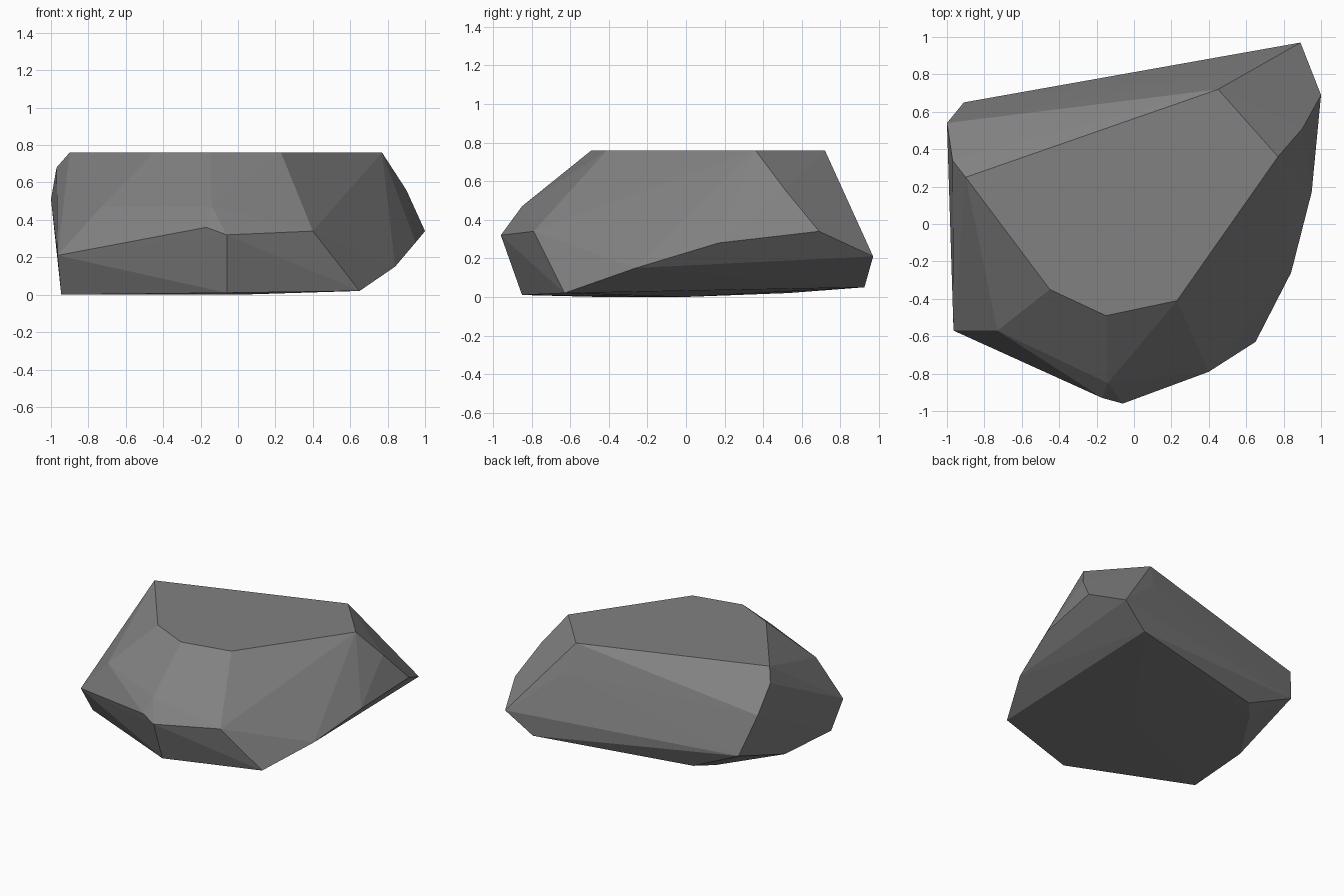
import bpy, bmesh, math

if "Cube" in bpy.data.objects:
    bpy.data.objects.remove(bpy.data.objects["Cube"])

# One flat stone grey
stone = bpy.data.materials.new("stone grey")
stone.diffuse_color = (0.22, 0.22, 0.22, 1.0)
stone.use_nodes = True
stone.node_tree.nodes["Principled BSDF"].inputs["Base Color"].default_value = stone.diffuse_color

# Flat top outline, all at one height
TOP_Z = 0.76
top = [(-0.90, 0.25), (0.45, 0.72), (0.77, 0.36),
       (0.23, -0.41), (-0.15, -0.49), (-0.45, -0.35)]

# Shoulder and waist corners, back then right then front then left
sides = [(0.49, 0.80, 0.55), (0.89, 0.97, 0.21), (0.90, 0.51, 0.56),
         (1.00, 0.69, 0.34), (0.95, 0.17, 0.28), (0.84, -0.26, 0.15),
         (0.40, -0.79, 0.34), (-0.06, -0.96, 0.32), (-0.17, -0.93, 0.36),
         (-0.14, -0.85, 0.47), (-0.73, -0.57, 0.47), (-0.965, -0.57, 0.21),
         (-0.97, 0.34, 0.68), (-1.00, 0.54, 0.51), (-0.91, 0.65, 0.21)]

# Gently tilted underside
base = [(0.65, -0.63, 0.02), (-0.06, -0.85, 0.01), (-0.945, -0.45, 0.0),
        (-0.915, 0.08, 0.01), (-0.63, 0.53, 0.02), (-0.52, 0.65, 0.03),
        (0.68, 0.925, 0.05), (0.0, 0.0, 0.0)]

# Wrap the corners in a faceted hull and merge nearly flat facets
bm = bmesh.new()
for p in [(x, y, TOP_Z) for x, y in top] + sides + base:
    bm.verts.new(p)
hull = bmesh.ops.convex_hull(bm, input=bm.verts[:])
spare = [v for v in hull["geom_interior"] if isinstance(v, bmesh.types.BMVert)]
bmesh.ops.delete(bm, geom=spare, context='VERTS')
bmesh.ops.dissolve_limit(bm, angle_limit=math.radians(1.0),
                         verts=bm.verts[:], edges=bm.edges[:])
bmesh.ops.recalc_face_normals(bm, faces=bm.faces[:])

mesh = bpy.data.meshes.new("rock")
bm.to_mesh(mesh)
bm.free()
mesh.materials.append(stone)
rock = bpy.data.objects.new("rock", mesh)
bpy.context.collection.objects.link(rock)
